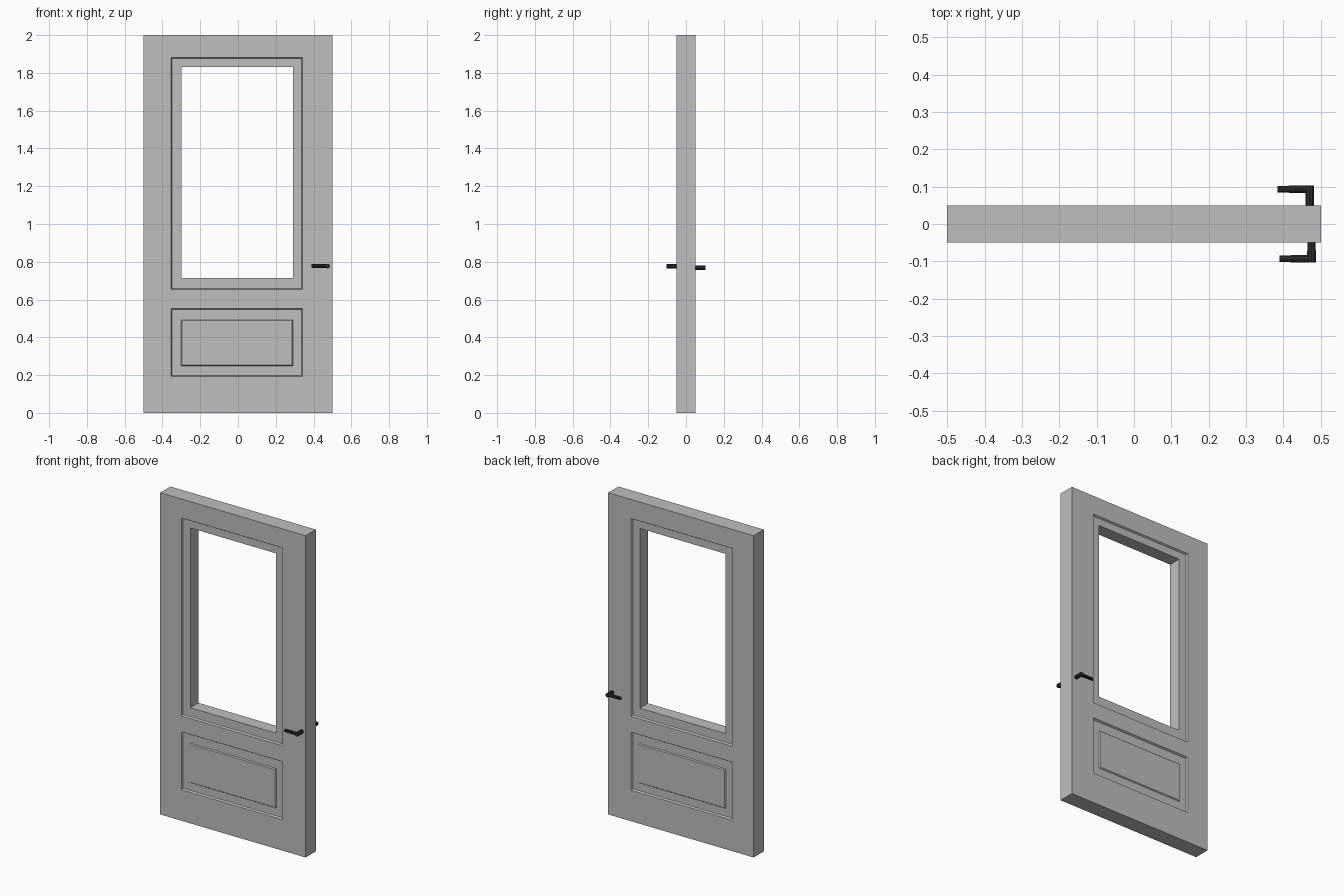
import bpy, bmesh, math
from mathutils import Vector

if "Cube" in bpy.data.objects:
    bpy.data.objects.remove(bpy.data.objects["Cube"])


def material(name, value):
    m = bpy.data.materials.new(name)
    m.diffuse_color = (value, value, value, 1)
    m.use_nodes = True
    m.node_tree.nodes["Principled BSDF"].inputs["Base Color"].default_value = m.diffuse_color
    return m


GREY = material("door grey", 0.52)
DARK = material("handle dark", 0.03)


def finish(bm, name, mat):
    bmesh.ops.remove_doubles(bm, verts=bm.verts, dist=1e-5)
    bmesh.ops.recalc_face_normals(bm, faces=bm.faces)
    me = bpy.data.meshes.new(name)
    bm.to_mesh(me)
    bm.free()
    me.materials.append(mat)
    ob = bpy.data.objects.new(name, me)
    bpy.context.collection.objects.link(ob)
    return ob


def quad(bm, *points):
    bm.faces.new([bm.verts.new(p) for p in points])


def corners(rect, y):
    x0, x1, z0, z1 = rect
    return [(x0, y, z0), (x1, y, z0), (x1, y, z1), (x0, y, z1)]


def inset(rect, d):
    return (rect[0] + d, rect[1] - d, rect[2] + d, rect[3] - d)


def loft(bm, loops):
    for a, b in zip(loops, loops[1:]):
        for i in range(4):
            j = (i + 1) % 4
            quad(bm, a[i], a[j], b[j], b[i])


# Door layout: grid lines bound the two recesses
XS = [-0.5, -0.355, 0.342, 0.5]
ZS = [0, 0.193, 0.553, 0.652, 1.882, 2]
T, FLOOR, RAISED = 0.05, 0.04, 0.046
WINDOW = (-0.30, 0.29, 0.713, 1.83)
PANEL = (-0.302, 0.292, 0.248, 0.493)

bm = bmesh.new()
for s in (-1, 1):
    for i in range(3):
        for k in range(5):
            cell = (XS[i], XS[i + 1], ZS[k], ZS[k + 1])
            outer = corners(cell, s * T)
            step = corners(inset(cell, 0.006), s * FLOOR)
            if i == 1 and k == 1:      # lower recess with raised panel
                top = corners(inset(PANEL, 0.005), s * RAISED)
                loft(bm, [outer, step, corners(PANEL, s * FLOOR), top])
                quad(bm, *top)
            elif i == 1 and k == 3:    # recess around the window opening
                loft(bm, [outer, step, corners(WINDOW, s * FLOOR)])
            else:
                quad(bm, *outer)
# Window reveal
loft(bm, [corners(WINDOW, -FLOOR), corners(WINDOW, FLOOR)])
# Outer door edges
for a, b in zip(XS, XS[1:]):
    for z in (0, 2):
        quad(bm, (a, -T, z), (b, -T, z), (b, T, z), (a, T, z))
for a, b in zip(ZS, ZS[1:]):
    for x in (-0.5, 0.5):
        quad(bm, (x, -T, a), (x, T, a), (x, T, b), (x, -T, b))
finish(bm, "door_leaf", GREY)


def rod(name, start, end, r1, r2):
    start, end = Vector(start), Vector(end)
    axis = end - start
    bm = bmesh.new()
    bmesh.ops.create_cone(bm, cap_ends=True, segments=10, radius1=r1,
                          radius2=r2, depth=axis.length)
    bm.transform(axis.to_track_quat('Z', 'Y').to_matrix().to_4x4())
    bmesh.ops.translate(bm, verts=bm.verts, vec=(start + end) / 2)
    finish(bm, name, DARK)


# Lever handles on both sides
for side, s, x, z in (("front", -1, 0.475, 0.777), ("back", 1, 0.470, 0.768)):
    rod(side + "_handle_stem", (x, s * 0.045, z), (x, s * 0.103, z), 0.0115, 0.0125)
    rod(side + "_handle_lever", (x, s * 0.093, z), (x - 0.086, s * 0.093, z + 0.001), 0.0105, 0.0095)
